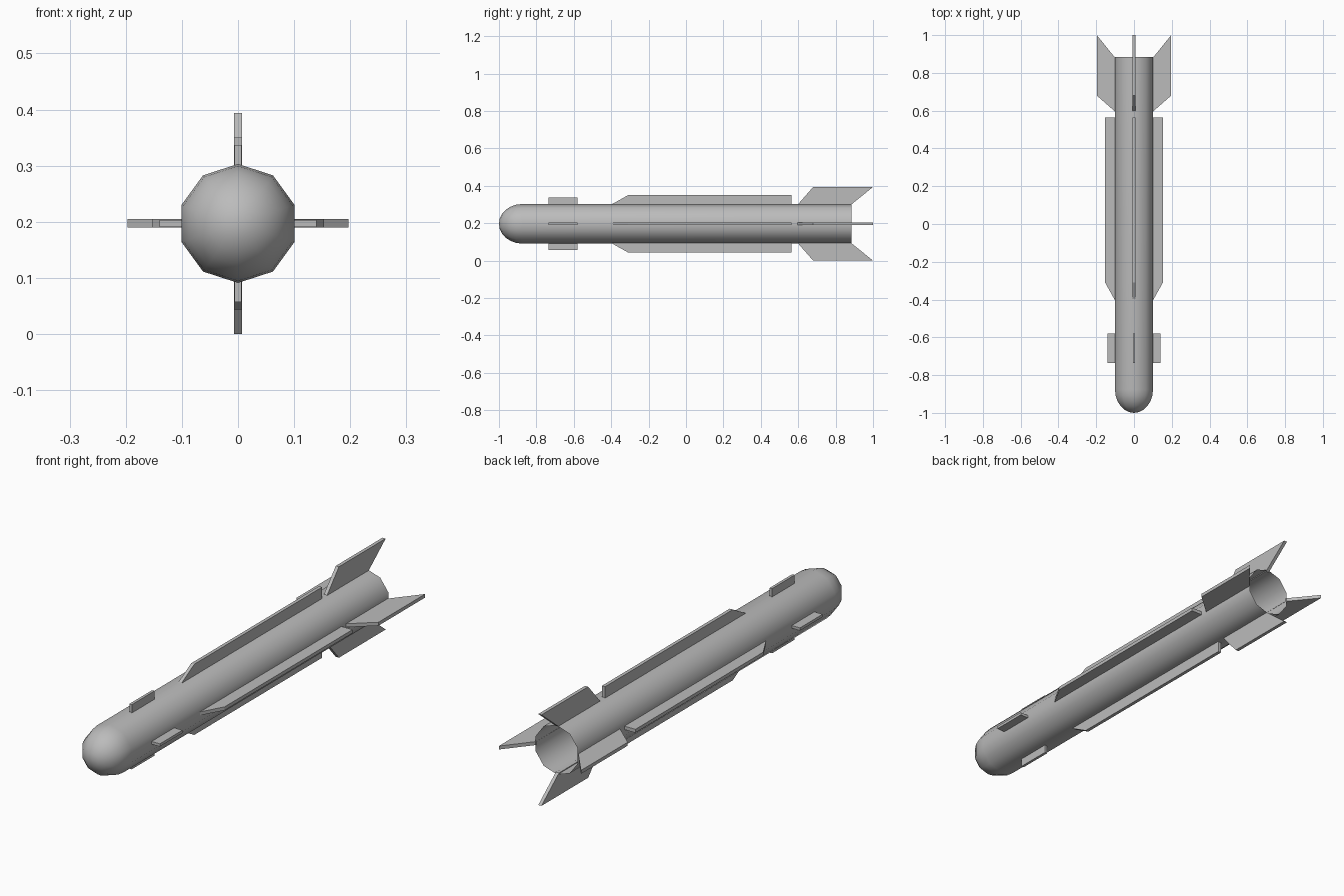
import bpy, bmesh, math
from mathutils import Matrix, Vector

cube = bpy.data.objects.get("Cube")
if cube:
    bpy.data.objects.remove(cube, do_unlink=True)

AXIS_Z = 0.197
RADIUS = 0.106
SIDES = 10

grey = bpy.data.materials.new("plain grey")
grey.use_nodes = True
grey.diffuse_color = (0.5, 0.5, 0.5, 1)
grey.node_tree.nodes["Principled BSDF"].inputs["Base Color"].default_value = (0.5, 0.5, 0.5, 1)


def finish(name, bm, smooth=False):
    bmesh.ops.recalc_face_normals(bm, faces=bm.faces[:])
    for face in bm.faces:
        face.smooth = smooth
    mesh = bpy.data.meshes.new(name)
    bm.to_mesh(mesh)
    bm.free()
    mesh.materials.append(grey)
    obj = bpy.data.objects.new(name, mesh)
    obj.location.z = AXIS_Z
    bpy.context.collection.objects.link(obj)
    return obj


# Body: ten-sided tube, open at the tail, with a rounded nose
def make_body(nose_start=-0.875, tail=0.885, nose_rings=6):
    bm = bmesh.new()
    profile = [(tail, RADIUS)]
    for i in range(nose_rings):
        a = math.pi / 2 * i / nose_rings
        profile.append((nose_start - (1 + nose_start) * math.sin(a), RADIUS * math.cos(a)))
    rings = []
    for y, r in profile:
        angles = [math.pi / 2 + math.tau * k / SIDES for k in range(SIDES)]
        rings.append([bm.verts.new((r * math.cos(a), y, r * math.sin(a))) for a in angles])
    for a, b in zip(rings, rings[1:]):
        for k in range(SIDES):
            n = (k + 1) % SIDES
            bm.faces.new((a[k], a[n], b[n], b[k]))
    tip = bm.verts.new((0, -1, 0))
    for k in range(SIDES):
        bm.faces.new((rings[-1][k], rings[-1][(k + 1) % SIDES], tip))
    return finish("body", bm, smooth=True)


# Fin: flat plate from an outline of (y, radius), turned around the body axis
def make_fin(name, outline, thickness, angle):
    bm = bmesh.new()
    face = bm.faces.new([bm.verts.new((-thickness / 2, y, r)) for y, r in outline])
    extruded = bmesh.ops.extrude_face_region(bm, geom=[face])["geom"]
    moved = [v for v in extruded if isinstance(v, bmesh.types.BMVert)]
    bmesh.ops.translate(bm, verts=moved, vec=Vector((thickness, 0, 0)))
    bmesh.ops.rotate(bm, verts=bm.verts[:], cent=(0, 0, 0),
                     matrix=Matrix.Rotation(angle, 3, 'Y'))
    return finish(name, bm)


make_body()

ROOT = 0.1
fins = {
    "nose_fin": ([(-0.735, ROOT), (-0.735, 0.14), (-0.58, 0.14), (-0.58, ROOT)], 0.012),
    "long_strake": ([(-0.405, ROOT), (-0.31, 0.153), (0.565, 0.153), (0.565, ROOT)], 0.015),
    "tail_fin": ([(0.595, ROOT), (0.68, 0.197), (1.0, 0.197), (0.88, ROOT)], 0.015),
}
for name, (outline, thickness) in fins.items():
    for k, side in enumerate(("top", "left", "bottom", "right")):
        make_fin(f"{side}_{name}", outline, thickness, k * math.pi / 2)
